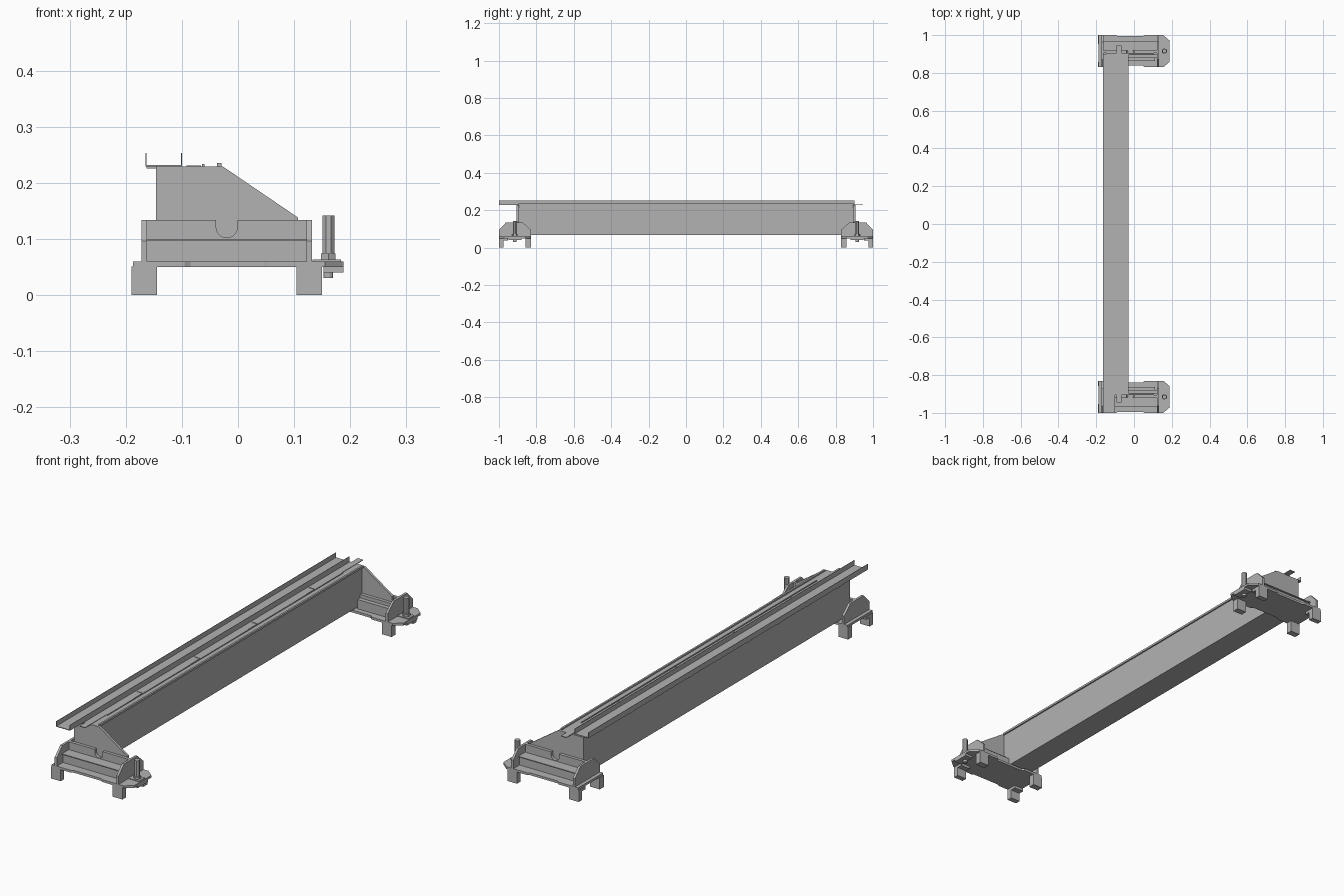
import bpy, bmesh, math
from mathutils import Vector

cube = bpy.data.objects.get("Cube")
if cube:
    bpy.data.objects.remove(cube, do_unlink=True)

grey = bpy.data.materials.new("plain_grey")
grey.use_nodes = True
grey.diffuse_color = (0.45, 0.45, 0.45, 1)
grey.node_tree.nodes["Principled BSDF"].inputs["Base Color"].default_value = (0.45, 0.45, 0.45, 1)


def finish(name, bm):
    bmesh.ops.recalc_face_normals(bm, faces=bm.faces)
    mesh = bpy.data.meshes.new(name)
    bm.to_mesh(mesh)
    bm.free()
    mesh.materials.append(grey)
    obj = bpy.data.objects.new(name, mesh)
    bpy.context.collection.objects.link(obj)
    return obj


def prism(name, points, axis, low, high):
    """Extrude a 2D outline along one axis; the other two axes keep their order."""
    def place(p, d):
        v = list(p)
        v.insert("xyz".index(axis), d)
        return Vector(v)
    bm = bmesh.new()
    face = bm.faces.new([bm.verts.new(place(p, low)) for p in points])
    ext = bmesh.ops.extrude_face_region(bm, geom=[face])
    verts = [g for g in ext["geom"] if isinstance(g, bmesh.types.BMVert)]
    bmesh.ops.translate(bm, verts=verts, vec=place((0, 0), high - low))
    return finish(name, bm)


def box(name, x, y, z):
    return prism(name, [(x[0], y[0]), (x[1], y[0]), (x[1], y[1]), (x[0], y[1])], "z", *z)


def rod(name, x, y, r, z, sides):
    ring = [(x + r * math.cos(math.tau * (i + 0.5) / sides),
             y + r * math.sin(math.tau * (i + 0.5) / sides)) for i in range(sides)]
    return prism(name, ring, "z", *z)


# Main beam with its top rails
box("beam", (-0.145, -0.035), (-0.897, 0.897), (0.067, 0.229))
box("edge_rail", (-0.037, -0.029), (-0.895, 0.895), (0.226, 0.235))
box("scale_strip", (-0.064, -0.060), (-0.8, 0.8), (0.228, 0.233))
for i in range(5):
    y = (i - 2) * 0.39
    box("top_cover", (-0.092, -0.066), (y - 0.165, y + 0.165), (0.228, 0.231))

# Cable tray, longer at the front
tray_y = (-1.0, 0.9)
box("tray_floor", (-0.165, -0.100), tray_y, (0.229, 0.232))
for x in (-0.165, -0.1015):
    box("tray_wall", (x, x + 0.0015), tray_y, (0.229, 0.253))
for i in range(9):
    y = (i - 4) * 0.2
    box("tray_clip", (-0.163, -0.144), (y - 0.012, y + 0.012), (0.225, 0.2295))

# End carriages, mirrored front to back
for s, side in ((-1, "front"), (1, "back")):
    def span(a, b):
        return tuple(sorted((s * a, s * b)))

    def part(name):
        return side + "_" + name

    # Base plate with shallow recesses and a chamfered tab
    outline = [(-0.187, 1), (-0.095, 1), (-0.085, 0.994), (0.045, 0.994), (0.055, 1),
               (0.155, 1), (0.188, 0.972), (0.188, 0.858), (0.155, 0.83), (0.055, 0.83),
               (0.045, 0.84), (-0.085, 0.84), (-0.095, 0.83), (-0.187, 0.83)]
    prism(part("base_plate"), [(x, s * y) for x, y in outline], "z", 0.05, 0.06)

    # Feet with a small inner ledge
    for x in (-0.19, 0.104):
        box(part("outer_foot"), (x, x + 0.046), span(0.977, 1), (0, 0.051))
        box(part("outer_foot_ledge"), (x, x + 0.046), span(0.953, 0.978), (0.038, 0.051))
        box(part("inner_foot"), (x, x + 0.046), span(0.83, 0.858), (0, 0.051))

    # Chamfered end gussets
    profile = [(1, 0.06), (1, 0.096), (0.963, 0.134), (0.872, 0.134), (0.83, 0.096), (0.83, 0.06)]
    for x in (-0.172, 0.122):
        prism(part("gusset"), [(s * y, z) for y, z in profile], "x", x, x + 0.01)

    # Stepped body between the gussets
    box(part("shelf_web"), (-0.162, 0.122), span(0.905, 0.958), (0.06, 0.097))
    box(part("shelf"), (-0.162, 0.122), span(0.905, 0.965), (0.096, 0.1))
    box(part("inner_ledge"), (-0.035, 0.11), span(0.862, 0.897), (0.06, 0.1))
    box(part("inner_step"), (-0.035, 0.122), span(0.88, 0.897), (0.06, 0.115))

    # Upper wall with a rounded notch
    notch = [(-0.02 - 0.019 * math.cos(math.pi * i / 10),
              0.121 - 0.019 * math.sin(math.pi * i / 10)) for i in range(11)]
    wall = [(-0.162, 0.098), (-0.162, 0.134), (-0.039, 0.134)] + notch
    wall += [(-0.001, 0.134), (0.122, 0.134), (0.122, 0.098)]
    prism(part("notched_wall"), wall, "y", *span(0.905, 0.918))

    # Sloping end plate that carries the beam
    plate = [(-0.146, 0.06), (0.107, 0.06), (0.107, 0.138), (-0.027, 0.229), (-0.146, 0.229)]
    prism(part("end_plate"), plate, "y", *span(0.894, 0.905))

    # Levelling screw on the tab
    y = s * 0.915
    box(part("screw_block"), (0.152, 0.188), span(0.88, 0.95), (0.04, 0.051))
    box(part("screw_pad"), (0.133, 0.184), span(0.895, 0.935), (0.059, 0.063))
    rod(part("screw_nut"), 0.161, y, 0.015, (0.062, 0.074), 6)
    rod(part("screw_post"), 0.161, y, 0.0115, (0.07, 0.142), 8)
    rod(part("screw_tip"), 0.161, y, 0.009, (0.03, 0.045), 12)
